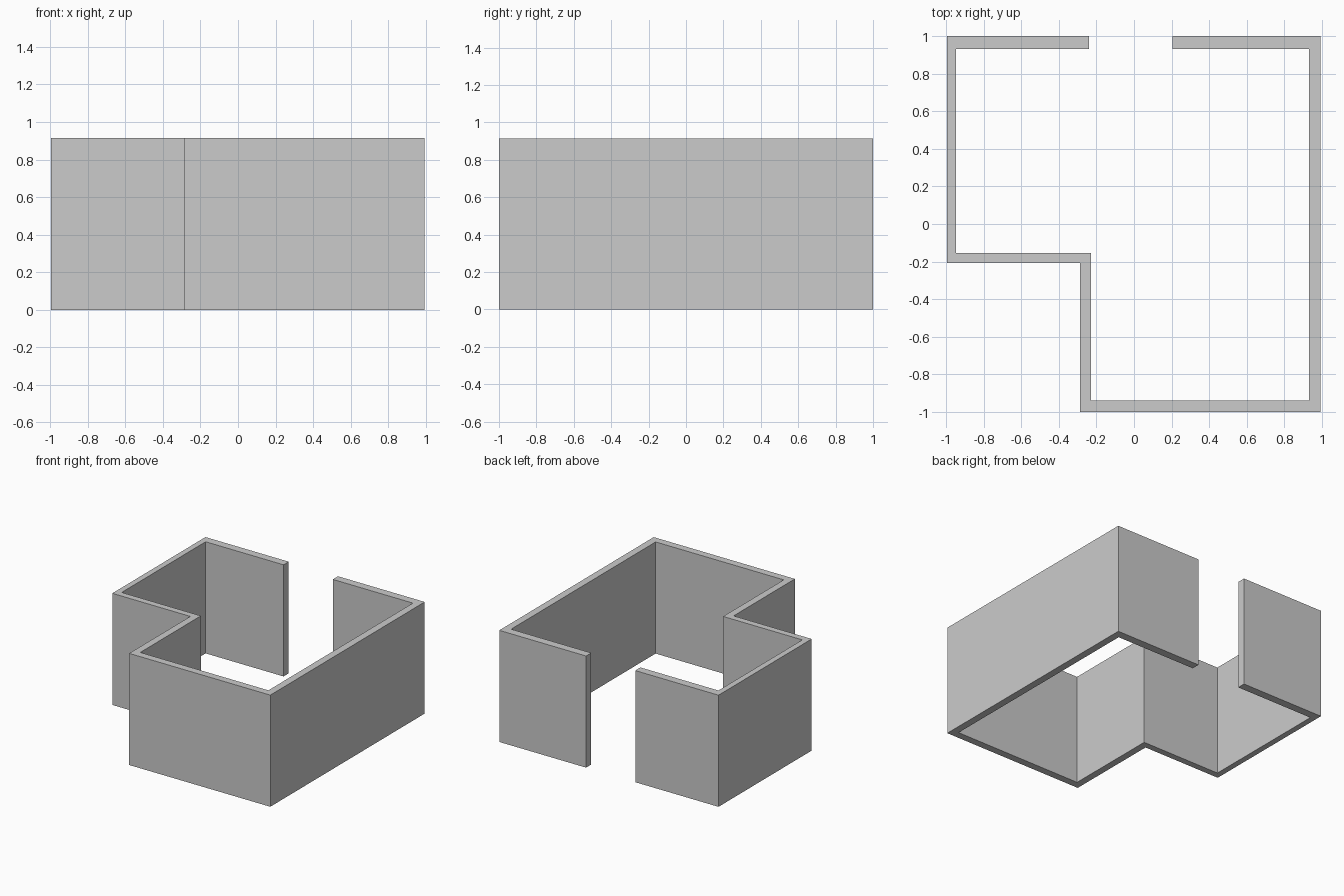
import bpy, bmesh

if "Cube" in bpy.data.objects:
    bpy.data.objects.remove(bpy.data.objects["Cube"])

HEIGHT = 0.915

# Wall footprint: outer face from one side of the opening round to the other, then the inner face back
outer = [(-0.24, 1.0), (-0.995, 1.0), (-0.995, -0.207), (-0.287, -0.207),
         (-0.287, -1.0), (0.993, -1.0), (0.993, 1.0), (0.206, 1.0)]
inner = [(-0.24, 0.933), (-0.947, 0.933), (-0.947, -0.154), (-0.229, -0.154),
         (-0.229, -0.939), (0.933, -0.939), (0.933, 0.933), (0.206, 0.933)]

bm = bmesh.new()
out_v = [bm.verts.new((x, y, 0)) for x, y in outer]
in_v = [bm.verts.new((x, y, 0)) for x, y in inner]

# One mitred quad per wall run
for i in range(len(outer) - 1):
    bm.faces.new((out_v[i], out_v[i + 1], in_v[i + 1], in_v[i]))

# Raise the footprint into closed walls, keeping the underside
base = bm.faces[:]
top = bmesh.ops.extrude_face_region(bm, geom=base, use_keep_orig=True)
bmesh.ops.translate(bm, vec=(0, 0, HEIGHT),
                    verts=[v for v in top["geom"] if isinstance(v, bmesh.types.BMVert)])
bmesh.ops.recalc_face_normals(bm, faces=bm.faces[:])

mesh = bpy.data.meshes.new("room_walls")
bm.to_mesh(mesh)
bm.free()
bpy.context.collection.objects.link(bpy.data.objects.new("room_walls", mesh))
